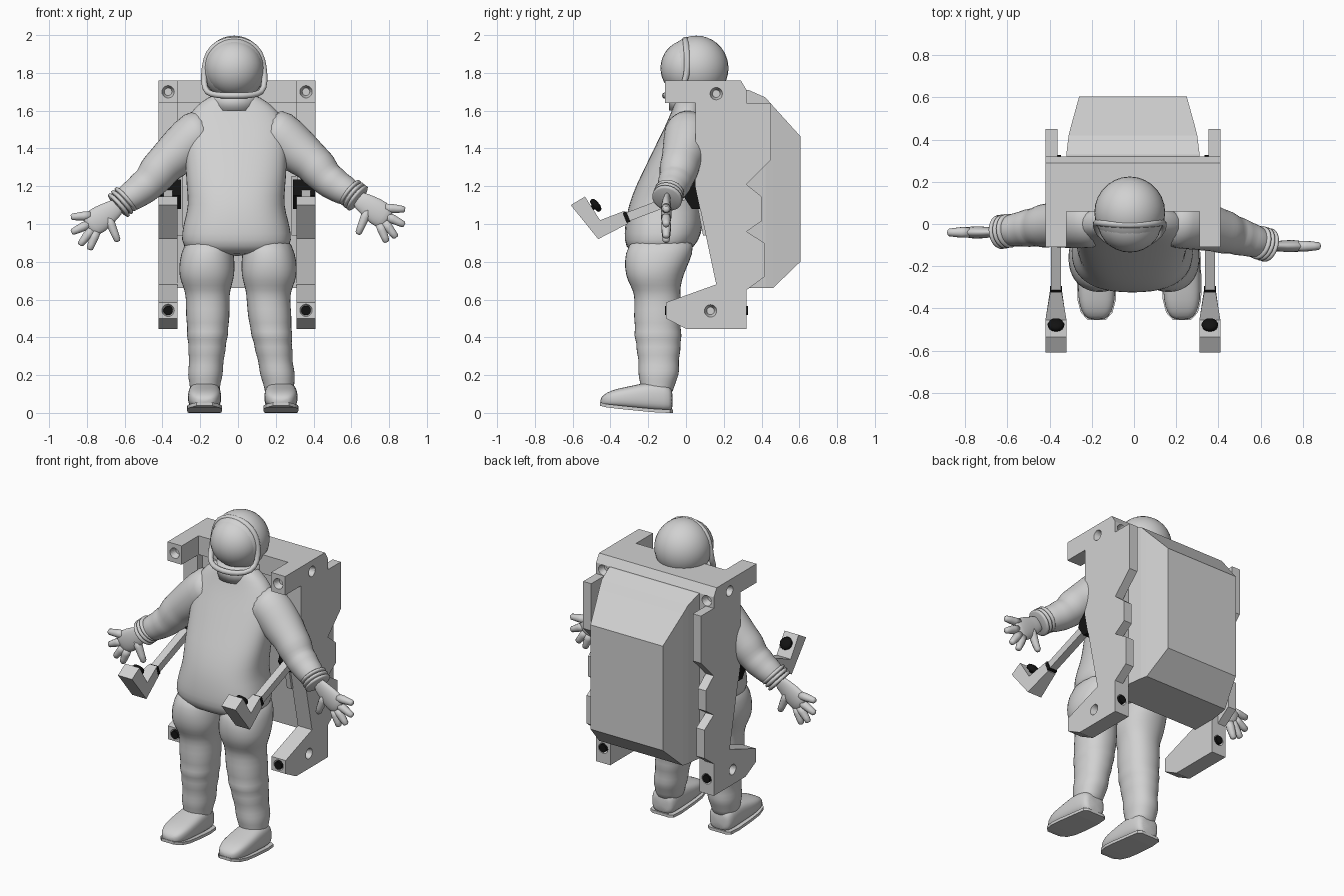
import bpy, bmesh, math
from mathutils import Vector

if "Cube" in bpy.data.objects:
    bpy.data.objects.remove(bpy.data.objects["Cube"])


def material(name, v):
    m = bpy.data.materials.new(name)
    m.diffuse_color = (v, v, v, 1)
    m.use_nodes = True
    m.node_tree.nodes["Principled BSDF"].inputs["Base Color"].default_value = m.diffuse_color
    return m


GREY = material("light_grey", 0.64)
BLACK = material("black", 0.006)
CX = -0.005          # centre line of the pack


def finish(name, bm, mat, smooth=False, subdiv=0):
    bmesh.ops.recalc_face_normals(bm, faces=bm.faces[:])
    for f in bm.faces:
        f.smooth = smooth
    me = bpy.data.meshes.new(name)
    bm.to_mesh(me)
    bm.free()
    me.materials.append(mat)
    ob = bpy.data.objects.new(name, me)
    bpy.context.collection.objects.link(ob)
    if subdiv:
        ob.modifiers.new("round", 'SUBSURF').levels = subdiv
        ob.modifiers["round"].render_levels = subdiv
    return ob


def loft(name, rings, mat=GREY, smooth=True, subdiv=0, closed=False):
    """Skin a list of equally long rings of points."""
    bm = bmesh.new()
    vs = [[bm.verts.new(p) for p in r] for r in rings]
    n = len(vs[0])
    for a, b in zip(vs, vs[1:] + (vs[:1] if closed else [])):
        for i in range(n):
            j = (i + 1) % n
            bm.faces.new((a[i], a[j], b[j], b[i]))
    if not closed:
        bm.faces.new(vs[0])
        bm.faces.new(vs[-1])
    return finish(name, bm, mat, smooth, subdiv)


def oval(n=20, e=2.0):
    """Unit superellipse."""
    out = []
    for i in range(n):
        c, s = math.cos(i * math.tau / n), math.sin(i * math.tau / n)
        out.append((math.copysign(abs(c) ** (2 / e), c), math.copysign(abs(s) ** (2 / e), s)))
    return out


def tube(name, pts, mat=GREY, n=12, squash=1.0, closed=False, subdiv=0, smooth=True):
    """Tube along (x, y, z, radius) points; squash flattens it in y."""
    cs = [Vector(p[:3]) for p in pts]
    mid = sum(cs, Vector()) / len(cs)
    k, rings = len(cs), []
    for i, c in enumerate(cs):
        if closed:
            t = cs[(i + 1) % k] - cs[i - 1]
            ref = c - mid
        else:
            t = cs[min(i + 1, k - 1)] - cs[max(i - 1, 0)]
            ref = Vector((0, 1, 0)) if abs(t.normalized().y) < 0.8 else Vector((0, 0, 1))
        t.normalize()
        v = (ref - t * ref.dot(t)).normalized()
        u = t.cross(v)
        rings.append([c + pts[i][3] * (u * math.cos(a) + v * squash * math.sin(a))
                      for a in (math.tau * (j + 0.5) / n for j in range(n))])
    return loft(name, rings, mat, smooth, subdiv, closed)


def slab(name, yz, x0, x1, mat=GREY):
    """Side profile extruded across x."""
    return loft(name, [[(x, y, z) for y, z in yz] for x in (x0, x1)], mat, False)


def ball(name, c, r, mat=GREY):
    bm = bmesh.new()
    bmesh.ops.create_uvsphere(bm, u_segments=28, v_segments=18, radius=1)
    for v in bm.verts:
        v.co = Vector(c) + Vector([a * b for a, b in zip(v.co, r)])
    return finish(name, bm, mat, True)


# ---- suit torso: z, x range, y range
torso = [(.83, -.22, .21, -.27, -.02), (.88, -.30, .285, -.325, .05), (.95, -.30, .283, -.328, .085),
         (1.02, -.285, .268, -.32, .09), (1.10, -.262, .243, -.305, .09), (1.20, -.275, .252, -.268, .09),
         (1.30, -.278, .26, -.218, .09), (1.42, -.285, .265, -.16, .09), (1.52, -.28, .258, -.11, .09),
         (1.60, -.25, .215, -.075, .09), (1.65, -.19, .15, -.06, .085), (1.69, -.13, .09, -.04, .07)]
loft("suit_torso", [[((a + b) / 2 + (b - a) / 2 * c, (d + e) / 2 + (e - d) / 2 * s, z)
                     for c, s in oval(24, 2.5)] for z, a, b, d, e in torso], subdiv=1)

# ---- legs and boots: z, centre x, half width, y range
leg = [(.94, .15, .12, -.29, .05), (.84, .163, .143, -.327, .04), (.76, .165, .152, -.327, .0),
       (.70, .165, .142, -.312, -.02), (.65, .162, .122, -.282, -.03), (.60, .16, .116, -.272, -.025),
       (.50, .16, .118, -.28, -.02), (.45, .16, .108, -.268, -.03), (.41, .162, .113, -.28, -.018),
       (.37, .163, .099, -.262, -.03), (.33, .165, .103, -.266, -.025), (.28, .167, .09, -.25, -.04),
       (.22, .172, .095, -.255, -.032), (.18, .174, .09, -.25, -.045), (.145, .175, .08, -.24, -.06),
       (.08, .175, .08, -.24, -.075)]
# y, bottom, top, half width
boot = [(-.07, .02, .11, .055), (-.085, .004, .15, .078), (-.15, .006, .165, .086), (-.22, .012, .16, .088),
        (-.28, .018, .145, .09), (-.36, .026, .13, .088), (-.42, .033, .11, .072), (-.455, .042, .08, .04)]
for side, s in (("left", -1), ("right", 1)):
    def lx(x, z):
        return s * x + (0.055 * max(0, (.6 - z) / .6) if s > 0 else 0)
    loft(side + "_leg", [[(lx(cx, z) + rx * c, (a + b) / 2 + (b - a) / 2 * q, z)
                          for c, q in oval(18, 2.2)] for z, cx, rx, a, b in leg], subdiv=1)
    fx = lx(.177, .05)
    loft(side + "_boot", [[(fx + w * c, y, (a + b) / 2 + (b - a) / 2 * q) for c, q in oval(18, 3)]
                          for y, a, b, w in boot], subdiv=1)
    loft(side + "_sole", [[(fx - w - .003, y, a), (fx + w + .003, y, a), (fx + w + .003, y, a + .018),
                           (fx - w - .003, y, a + .018)]
                          for y, a, w in [(p[0], max(.0, p[1] - .004) if i else 0, p[3])
                                          for i, p in enumerate(boot)]], smooth=False)

    # ---- arms, cuffs and gloves, drawn for one side and posed for the other
    def pose(p):
        x, z, r = p
        t = min(1, max(0, (x - .25) / .4))
        return (s * x, -.055 * t - (.065 * t if s > 0 else 0) + .015, z + (.04 * t if s > 0 else 0), r)
    arm = [(.15, 1.5, .12), (.21, 1.485, .135), (.30, 1.395, .126), (.36, 1.34, .115), (.40, 1.305, .105),
           (.43, 1.268, .108), (.47, 1.215, .09), (.50, 1.195, .094), (.535, 1.165, .083),
           (.565, 1.147, .082), (.60, 1.123, .07), (.64, 1.09, .06)]
    tube(side + "_arm", [pose(p) for p in arm], n=16, subdiv=1)
    for i, (x, z) in enumerate([(.595, 1.132), (.613, 1.116), (.631, 1.1)]):
        tube(f"{side}_cuff_ring_{i + 1}", [pose((x + d, z - d * .9, r)) for d, r in
                                           ((-.008, .07), (-.004, .081), (.004, .081), (.008, .07))], n=20)
    tube(side + "_palm", [pose(p) for p in [(.62, 1.105, .045), (.67, 1.07, .055), (.72, 1.035, .072),
                                            (.77, 1.0, .072), (.80, .98, .055)]],
         squash=.42, subdiv=1)
    fingers = [((.78, 1.045), (.885, 1.037)), ((.79, 1.0), (.882, .955)), ((.775, .97), (.838, .888)),
               ((.75, .96), (.787, .863)), ((.69, 1.04), (.635, .907))]
    for i, (a, b) in enumerate(fingers):
        q = [(a[0] + (b[0] - a[0]) * t, a[1] + (b[1] - a[1]) * t, r)
             for t, r in ((0, .024), (.35, .025), (.7, .021), (.93, .018), (1, .01))]
        tube(f"{side}_{'thumb' if i == 4 else 'finger_' + str(i + 1)}", [pose(p) for p in q], n=10)

# ---- helmet shell, visor and thick rim
HX = -.02
ball("helmet", (HX, .055, 1.825), (.168, .17, .172))
ball("visor", (HX, .01, 1.825), (.152, .145, .15))
half = [(0, -.005, 1.982), (.085, .0, 1.963), (.14, .005, 1.91), (.158, .008, 1.83), (.162, -.002, 1.75),
        (.15, -.045, 1.692), (.085, -.098, 1.68), (0, -.118, 1.68)]
rim = [(HX + x, y, z, .018) for x, y, z in half] + [(HX - x, y, z, .018) for x, y, z in half[-2:0:-1]]
tube("helmet_rim", rim, n=8, closed=True, subdiv=1)
tube("neck_ring", [(HX, .04, 1.6, .13), (HX, .04, 1.69, .13)], n=24)

# ---- pack shell tapering to the back: y, half width, z range
shell = [(.30, .316, .66, 1.71), (.33, .316, .66, 1.71), (.42, .305, .66, 1.67),
         (.46, .295, .66, 1.625), (.605, .255, .80, 1.465)]
loft("pack_shell", [[(CX - w, y, a), (CX + w, y, a), (CX + w, y, b), (CX - w, y, b)]
                    for y, w, a, b in shell], smooth=False)
slab("pack_core", [(.17, .66), (.32, .66), (.32, 1.65), (.10, 1.65), (.10, 1.2)], CX - .316, CX + .316)
slab("top_bridge", [(.06, 1.64), (.32, 1.64), (.32, 1.71), (.29, 1.76), (.06, 1.76)], CX - .316, CX + .316)

# ---- side frames, fins, thruster ports and control arms
frame = [(-.11, 1.76), (.29, 1.76), (.32, 1.71), (.32, .445), (0, .445), (-.105, .50), (-.105, .585),
         (.16, .68), (.05, 1.2), (.05, 1.64), (-.11, 1.64)]
fins = {"upper": [(.30, 1.64), (.45, 1.64), (.45, 1.34), (.32, 1.21), (.30, 1.21)],
        "middle": [(.30, 1.21), (.32, 1.21), (.40, 1.145), (.40, 1.015), (.32, .96), (.30, .96)],
        "lower": [(.30, .96), (.32, .96), (.415, .90), (.415, .72), (.32, .65), (.30, .65)]}
grip = [(-.61, 1.10), (-.535, 1.145), (-.455, 1.02), (-.325, 1.07), (-.31, 1.0), (-.465, .92)]
for side, s in (("left", -1), ("right", 1)):
    def X(v):
        return CX + s * v
    px = X(.365)
    body = slab(side + "_frame", frame, X(.315), X(.415))
    for k, prof in fins.items():
        slab(f"{side}_{k}_fin", prof, X(.358), X(.415))

    # conical ports sunk into front, back and outer faces
    bm = bmesh.new()
    ports = [((px, -.11, 1.70), (0, 1, 0)), ((px, .32, 1.675), (0, -1, 0)), ((px, -.105, .543), (0, 1, 0)),
             ((px, .32, .54), (0, -1, 0)), ((X(.415), .16, 1.69), (-s, 0, 0)), ((X(.415), .13, .54), (-s, 0, 0))]
    for c, d in ports:
        d = Vector(d)
        m = d.to_track_quat('Z', 'Y').to_matrix().to_4x4()
        m.translation = Vector(c) + d * .015
        bmesh.ops.create_cone(bm, cap_ends=True, segments=20, radius1=.036, radius2=.02, depth=.05, matrix=m)
    cutter = finish(side + "_port_cutter", bm, GREY)
    cutter.hide_render = True
    cutter.hide_set(True)
    cut = body.modifiers.new("ports", 'BOOLEAN')
    cut.operation, cut.object, cut.solver = 'DIFFERENCE', cutter, 'EXACT'
    for nm, y in (("front", -.10), ("back", .315)):
        tube(f"{side}_{nm}_nozzle", [(px, y - .012, .542, .025), (px, y + .012, .542, .025)], BLACK, n=16,
             smooth=False)

    # folding arm with hand controller
    slab(side + "_arm_joint", [(-.015, 1.15), (.02, 1.235), (.10, 1.235), (.10, 1.08), (.03, 1.08)],
         X(.297), X(.413), BLACK)
    slab(side + "_joint_cover", [(.03, 1.255), (.12, 1.255), (.12, .94), (.09, .94)], X(.287), X(.32))
    tube(side + "_control_arm", [(px, -.31, 1.037, .034), (px, .04, 1.17, .034)], n=4, smooth=False)
    tube(side + "_arm_band", [(px, -.325, 1.032, .041), (px, -.305, 1.04, .041)], BLACK, n=4, smooth=False)
    g = slab(side + "_hand_controller", grip, X(.315), X(.415))
    for v in g.data.vertices:
        if v.co.y > -.4:
            v.co.x = px + (v.co.x - px) * .55
    tube(side + "_control_knob", [(px, -.515 + .79 * t, 1.07 + .62 * t, r) for t, r in
                                  ((0, .012), (.03, .014), (.035, .036), (.048, .04), (.06, .034), (.066, .015))],
         BLACK, n=16)
